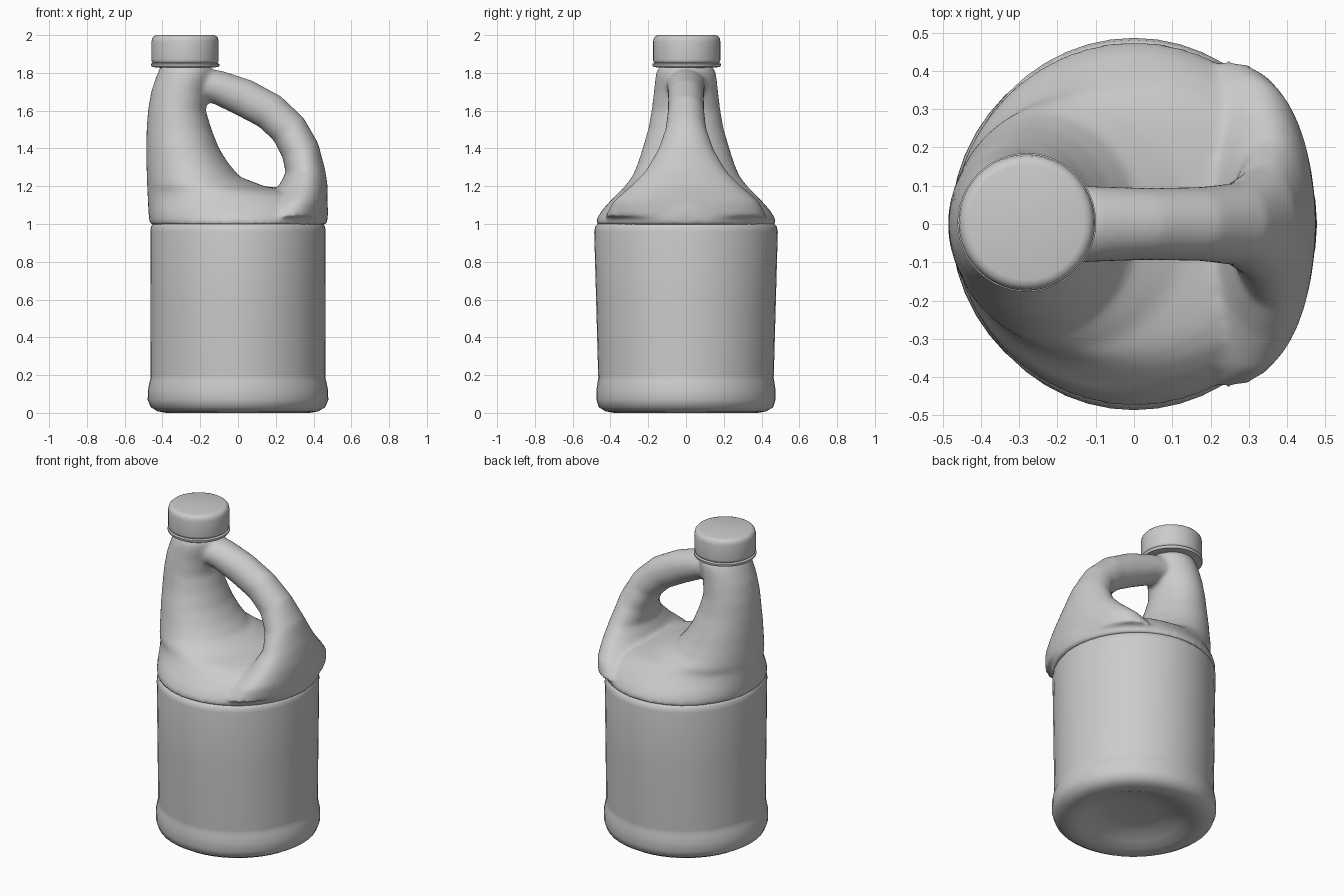
import bpy, bmesh, math
from mathutils import Vector

cube = bpy.data.objects.get("Cube")
if cube:
    bpy.data.objects.remove(cube)

grey = bpy.data.materials.new("plain grey plastic")
grey.use_nodes = True
COLOUR = (0.6, 0.6, 0.6, 1)
grey.diffuse_color = COLOUR
grey.node_tree.nodes["Principled BSDF"].inputs["Base Color"].default_value = COLOUR


def loft(bm, sections, sides=48):
    """Skin closed elliptical sections: (centre, half-axis u, half-axis v)."""
    rings = []
    for c, u, v in sections:
        angles = [2 * math.pi * i / sides for i in range(sides)]
        rings.append([bm.verts.new(c + u * math.cos(a) + v * math.sin(a)) for a in angles])
    for low, high in zip(rings, rings[1:]):
        for i in range(sides):
            j = (i + 1) % sides
            bm.faces.new((low[i], low[j], high[j], high[i]))
    bm.faces.new(rings[0][::-1])
    bm.faces.new(rings[-1])


def flat(z, x0, x1, hy):
    """Horizontal section between x0 and x1 with half depth hy."""
    return (Vector(((x0 + x1) / 2, 0, z)), Vector(((x1 - x0) / 2, 0, 0)), Vector((0, hy, 0)))


def finish(name, bm, angle=40):
    bmesh.ops.recalc_face_normals(bm, faces=bm.faces)
    mesh = bpy.data.meshes.new(name)
    bm.to_mesh(mesh)
    bm.free()
    mesh.materials.append(grey)
    ob = bpy.data.objects.new(name, mesh)
    bpy.context.collection.objects.link(ob)
    bpy.ops.object.select_all(action="DESELECT")
    ob.select_set(True)
    bpy.context.view_layer.objects.active = ob
    bpy.ops.object.shade_smooth_by_angle(angle=math.radians(angle))
    return ob


def turned(name, profile, centre=(0, 0), angle=40):
    """Round part from (z, x radius, y radius) rows."""
    bm = bmesh.new()
    loft(bm, [(Vector((*centre, z)), Vector((rx, 0, 0)), Vector((0, ry, 0)))
              for z, rx, ry in profile])
    return finish(name, bm, angle)


# Lower body: recessed base, rounded foot, straight label panel
turned("lower_body", [
    (.07, .12, .12), (.06, .21, .21), (.03, .28, .28), (.006, .34, .34), (0, .38, .38),
    (.008, .425, .425), (.03, .462, .462), (.07, .478, .474), (.12, .477, .474),
    (.165, .468, .468), (.185, .462, .464), (.2, .462, .465), (.6, .463, .476),
    (.96, .464, .486), (.985, .461, .481), (1.0, .452, .468), (1.01, .43, .44)], angle=60)

# Shoulder, neck and handle, merged into one soft skin
bm = bmesh.new()
loft(bm, [flat(*row) for row in [
    (.995, -.465, .468, .478), (1.03, -.472, .476, .472), (1.07, -.475, .478, .447),
    (1.11, -.477, .474, .412), (1.15, -.479, .42, .375), (1.175, -.48, .32, .35),
    (1.2, -.481, .14, .325), (1.25, -.483, .01, .285), (1.32, -.485, -.05, .255),
    (1.4, -.486, -.1, .23), (1.5, -.484, -.14, .2), (1.6, -.477, -.17, .182),
    (1.7, -.46, -.16, .17), (1.77, -.437, -.14, .163), (1.81, -.42, -.135, .155),
    (1.84, -.41, -.15, .135)]])

path = [(.25, 1.04, .22, .43), (.31, 1.12, .165, .385), (.345, 1.2, .13, .295),
        (.357, 1.28, .105, .215), (.33, 1.39, .102, .148), (.27, 1.5, .1, .108),
        (.17, 1.595, .1, .097), (.03, 1.67, .1, .095), (-.11, 1.725, .09, .1),
        (-.27, 1.75, .08, .11)]
points = [Vector((x, 0, z)) for x, z, _, _ in path]
sections = []
for i, (x, z, thick, wide) in enumerate(path):
    t = (points[min(i + 1, len(path) - 1)] - points[max(i - 1, 0)]).normalized()
    if i < 3:
        t = Vector((0, 0, 1))
    sections.append((points[i], Vector((t.z, 0, -t.x)) * thick, Vector((0, wide, 0))))
loft(bm, sections, 32)
upper = finish("shoulder_and_handle", bm)
remesh = upper.modifiers.new("merge", "REMESH")
remesh.mode = "VOXEL"
remesh.voxel_size = .013
remesh.use_smooth_shade = True
soften = upper.modifiers.new("soften", "SMOOTH")
soften.factor = .5
soften.iterations = 10

# Neck, sealing ring and cap
spout = (-.28, .004)
turned("neck", [(z, r, r) for z, r in [(1.78, .125), (1.83, .135), (1.87, .135)]], spout)
turned("sealing_ring", [(z, r, r) for z, r in [
    (1.828, .15), (1.832, .176), (1.838, .181), (1.848, .181), (1.852, .172)]], spout)
turned("cap", [(z, r, r) for z, r in [
    (1.85, .165), (1.857, .176), (1.87, .178), (1.965, .178), (1.985, .174),
    (1.996, .164), (2.0, .15)]], spout, 60)
